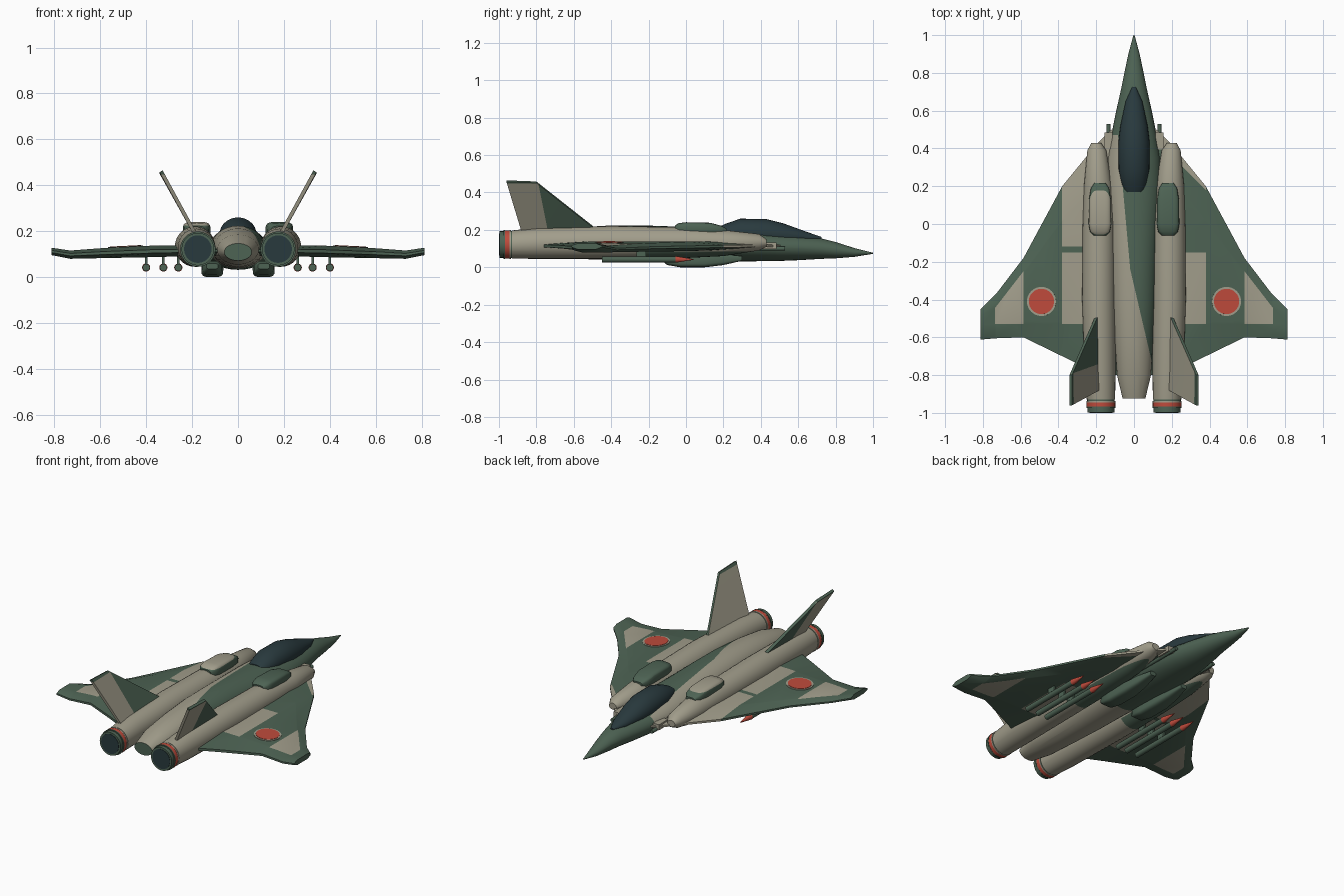
import bpy, bmesh, math
from mathutils import Vector

old = bpy.data.objects.get("Cube")
if old:
    bpy.data.objects.remove(old, do_unlink=True)


def material(name, rgb):
    m = bpy.data.materials.new(name)
    m.use_nodes = True
    col = (*rgb, 1)
    m.diffuse_color = col
    bsdf = next(n for n in m.node_tree.nodes if n.type == 'BSDF_PRINCIPLED')
    bsdf.inputs["Base Color"].default_value = col
    bsdf.inputs["Roughness"].default_value = 0.7
    return m


GREEN = material("camo_green", (0.075, 0.125, 0.088))
BEIGE = material("camo_beige", (0.36, 0.34, 0.26))
GLASS = material("dark_glass", (0.022, 0.042, 0.048))
RED = material("marking_red", (0.52, 0.07, 0.045))


def finish(name, bm, mats, cuts=(), rule=None, angle=35):
    """Cut the mesh along paint borders, colour faces by rule, link it."""
    for co, no in cuts:
        bmesh.ops.bisect_plane(bm, geom=bm.verts[:] + bm.edges[:] + bm.faces[:],
                               plane_co=co, plane_no=no, dist=1e-5)
    bmesh.ops.recalc_face_normals(bm, faces=bm.faces)
    bm.normal_update()
    if rule:
        for f in bm.faces:
            f.material_index = int(rule(f.calc_center_median(), f.normal))
    me = bpy.data.meshes.new(name)
    bm.to_mesh(me)
    bm.free()
    for m in mats:
        me.materials.append(m)
    ob = bpy.data.objects.new(name, me)
    bpy.context.scene.collection.objects.link(ob)
    bpy.ops.object.select_all(action='DESELECT')
    ob.select_set(True)
    bpy.context.view_layer.objects.active = ob
    bpy.ops.object.shade_smooth_by_angle(angle=math.radians(angle))
    return ob


def line(a, b):
    """Upright cutting plane through two plan points."""
    return Vector((*a, 0)), Vector((b[1] - a[1], a[0] - b[0], 0))


def right_of(c, a, b):
    return c.x > a[0] + (c.y - a[1]) * (b[0] - a[0]) / (b[1] - a[1])


def loft(rings):
    bm = bmesh.new()
    vs = [[bm.verts.new(p) for p in r] for r in rings]
    n = len(vs[0])
    for r, q in zip(vs, vs[1:]):
        for i in range(n):
            bm.faces.new((r[i], r[(i + 1) % n], q[(i + 1) % n], q[i]))
    bm.faces.new(vs[0])
    bm.faces.new(vs[-1])
    return bm


def oval(y, cx, hw, zb, zt, power=1.0, n=28):
    """Cross-section across y; power under 1 makes it boxier."""
    pts = []
    for i in range(n):
        a = math.tau * i / n
        c, s = math.cos(a), math.sin(a)
        pts.append((cx + hw * math.copysign(abs(c) ** power, c), y,
                    (zb + zt) / 2 + (zt - zb) / 2 * math.copysign(abs(s) ** power, s)))
    return pts


def box(name, loc, size, mat):
    bm = bmesh.new()
    bmesh.ops.create_cube(bm, size=1)
    for v in bm.verts:
        v.co = Vector(loc) + v.co * Vector(size)
    return finish(name, bm, [mat])


def side_name(s):
    return "left" if s > 0 else "right"


# Fuselage with a green nose, green belly and a slanting green spine band
body = [(1, .003, .072, .078), (.9, .03, .056, .103), (.8, .051, .048, .135),
        (.72, .067, .045, .155), (.6, .094, .038, .17), (.5, .114, .034, .18),
        (.35, .138, .032, .196), (.2, .142, .032, .206), (0, .128, .036, .216),
        (-.2, .12, .04, .223), (-.4, .115, .04, .224), (-.6, .103, .045, .212),
        (-.8, .09, .055, .185), (-.925, .06, .072, .147)]
A, B, C = (-.06, .2), (-.02, -.24), (.085, -.69)


def body_rule(c, n):
    if c.y > .47 or c.y < -.924 or (c.z < .1 and c.y > -.1):
        return 0
    return 0 if right_of(c, A, B) and right_of(c, B, C) and c.z > .1 and c.y > -.69 else 1


finish("fuselage", loft([oval(y, 0, w, b, t) for y, w, b, t in body]), [GREEN, BEIGE],
       [line(A, B), line(B, C), line((0, .47), (1, .47)), line((0, -.1), (1, -.1)),
        (Vector((0, 0, .1)), Vector((0, 0, 1)))], body_rule)

# Canopy
glass = [(.725, .01, .148, .162), (.65, .044, .13, .188), (.52, .072, .105, .235),
         (.43, .083, .1, .258), (.29, .081, .11, .26), (.21, .065, .14, .232),
         (.17, .05, .16, .212)]
finish("canopy", loft([oval(y, 0, w, b, t) for y, w, b, t in glass]), [GLASS])

# Wings: (span, leading y, trailing y, middle z, half thickness)
span = [(.09, .52, -.8, .115, .02), (.13, .49, -.8, .115, .02), (.2, .42, -.79, .115, .023),
        (.38, .2, -.7, .112, .025), (.585, -.18, -.6, .105, .022),
        (.73, -.37, -.605, .098, .018), (.812, -.45, -.612, .112, .016)]


def wing_section(s, x, lead, trail, z, h):
    def at(f, k):
        return (s * x, lead + (trail - lead) * f, z + h * k)
    return [at(0, .25), at(.2, 1), at(.8, 1), at(1, .3),
            at(1, -.3), at(.8, -1), at(.2, -1), at(0, -.25)]


def wing_rule(c, n):
    a, y = abs(c.x), c.y
    if a > .585:
        edge = -.25 - (a - .585) * 1.29
        return a < .735 and -.53 < y < edge
    if a > .38:
        return 0
    if y > -.12:
        return c.x < 0 or y > .56 - a
    return -.53 < y < -.15


flat_cuts = [line((0, y), (1, y)) for y in (-.12, -.15, -.53)]
for s in (-1, 1):
    cuts = flat_cuts + [line((s * .735, 0), (s * .735, 1)),
                        line((s * .585, -.25), (s * .735, -.4435)),
                        line((s * .2, .36), (s * .38, .18))]
    finish(side_name(s) + "_wing", loft([wing_section(s, *p) for p in span]),
           [GREEN, BEIGE], cuts, wing_rule, 25)
    # Round wing marking: pale ring under a red disc
    for part, r, mat, lift in (("ring", .077, BEIGE, .001), ("disc", .067, RED, .003)):
        bm = bmesh.new()
        bmesh.ops.create_cone(bm, cap_ends=True, segments=32, radius1=r, radius2=r, depth=.004)
        ob = finish(side_name(s) + "_marking_" + part, bm, [mat])
        ob.location = (s * .49, -.41, .1314 + lift)
        ob.rotation_euler = (0, s * .049, 0)

# Engine nacelles, nozzles, pods
nacelle = [(.43, .2, .025, .11, .15), (.39, .197, .05, .09, .178), (.2, .19, .075, .06, .2),
           (0, .187, .085, .05, .214), (-.4, .187, .088, .045, .221),
           (-.8, .18, .082, .045, .211), (-.93, .175, .075, .047, .197)]
bands = [("collar", -.925, -.938, .073, GREEN), ("front_band", -.936, -.944, .077, BEIGE),
         ("red_band", -.943, -.968, .076, RED), ("rear_band", -.967, -.975, .077, GREEN),
         ("rim", -.974, -.998, .071, GREEN), ("outlet", -.99, -1, .06, GLASS)]
top_pod = [(.217, .03, .18, .206), (.19, .048, .17, .222), (.13, .058, .17, .238),
           (0, .06, .17, .241), (-.04, .053, .17, .236), (-.06, .035, .18, .222)]
low_pod = [(.3, .02, .035, .06), (.2, .038, .012, .07), (.1, .048, 0, .07),
           (-.03, .048, 0, .07), (-.1, .042, .012, .07), (-.13, .025, .035, .06)]

for s in (-1, 1):
    side = side_name(s)
    finish(side + "_nacelle", loft([oval(y, s * x, w, b, t) for y, x, w, b, t in nacelle]),
           [GREEN, BEIGE], [line((0, -.25), (1, -.25)),
                            (Vector((0, 0, .085)), Vector((0, 0, 1)))],
           lambda c, n: not (c.z < .085 and c.y > -.25))
    for part, y0, y1, r, mat in bands:
        finish(f"{side}_nozzle_{part}",
               loft([oval(y, s * .175, r, .122 - r, .122 + r) for y in (y0, y1)]), [mat])
    finish(side + "_upper_pod", loft([oval(y, s * .18, w, b, t, .55) for y, w, b, t in top_pod]),
           [GREEN, BEIGE], [(Vector((0, 0, .225)), Vector((0, 0, 1)))],
           lambda c, n: s < 0 and c.z > .225)
    finish(side + "_lower_pod", loft([oval(y, s * .112, w, b, t, .55) for y, w, b, t in low_pod]),
           [GREEN])

    # Canted tail fin, green ahead and beige behind with a green tip
    root, tip = Vector((s * .19, 0, .195)), Vector((s * .335, 0, .455))
    out = Vector((s * .26, 0, -.145)).normalized()
    outline = [(root, -.47), (tip, -.8), (tip + Vector((0, 0, .006)), -.96), (root, -.88)]
    fin = loft([[p + Vector((0, y, 0)) + out * d for p, y in outline] for d in (-.008, .008)])

    def fin_rule(c, n):
        if c.z > .447:
            return 0
        inner = n.dot(out) < -.7
        return (s > 0 and inner) or c.y < -.74 - (c.z - .2) * .2

    finish(side + "_tail_fin", fin, [GREEN, BEIGE],
           [(Vector((0, 0, .447)), Vector((0, 0, 1))),
            (Vector((0, -.74, .2)), Vector((0, 1, .2)))], fin_rule)

    # Gun and its housing under the wing root extension
    finish(side + "_gun_barrel",
           loft([oval(y, s * .135, .011, .089, .111, n=12) for y in (.1, .53)]), [GREEN])
    box(side + "_gun_housing", (s * .135, .44, .115), (.04, .09, .034), BEIGE)

    # Three missiles on pylons
    for i, x in enumerate((.26, .325, .4)):
        tag = f"{side}_missile_{i + 1}"
        finish(tag + "_body", loft([oval(y, s * x, .016, .026, .058, n=14)
                                    for y in (-.45, -.05)]), [GREEN])
        finish(tag + "_nose", loft([oval(y, s * x, r, .042 - r, .042 + r, n=14)
                                    for y, r in ((-.055, .018), (.04, .002))]), [RED])
        box(tag + "_pylon", (s * x, -.24, .075), (.012, .05, .055), GREEN)
